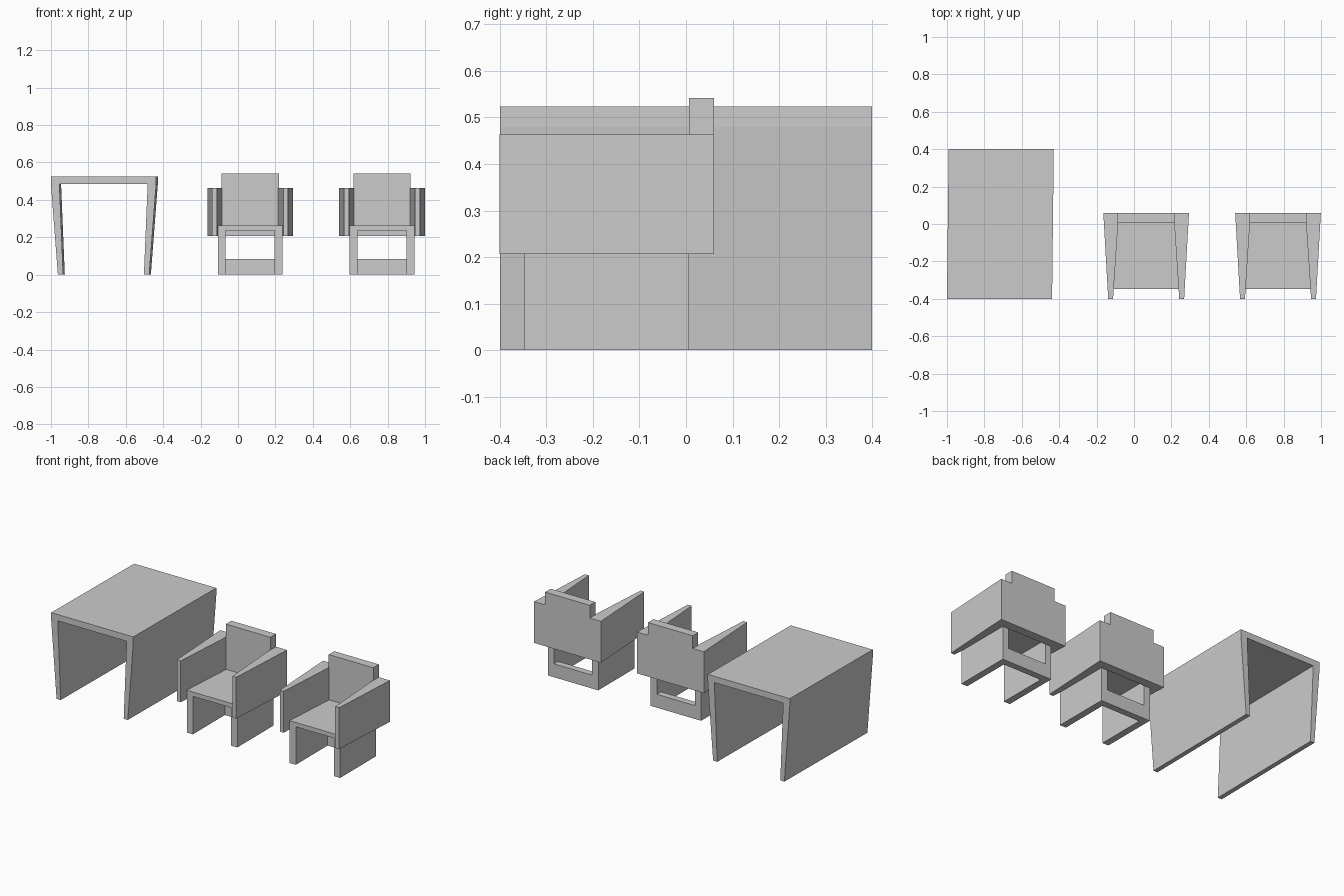
import bpy, bmesh

if "Cube" in bpy.data.objects:
    bpy.data.objects.remove(bpy.data.objects["Cube"])


def prism(name, front, back):
    """Closed solid between two matching 3D outlines."""
    bm = bmesh.new()
    a = [bm.verts.new(p) for p in front]
    b = [bm.verts.new(p) for p in back]
    bm.faces.new(a)
    bm.faces.new(b[::-1])
    n = len(a)
    for i in range(n):
        j = (i + 1) % n
        bm.faces.new((a[j], a[i], b[i], b[j]))
    bmesh.ops.recalc_face_normals(bm, faces=bm.faces)
    mesh = bpy.data.meshes.new(name)
    bm.to_mesh(mesh)
    bm.free()
    obj = bpy.data.objects.new(name, mesh)
    bpy.context.collection.objects.link(obj)
    return obj


def mirrored(half, cx):
    """Complete a half outline (offset, height) about cx."""
    return [(cx + u, v) for u, v in half] + [(cx - u, v) for u, v in reversed(half)]


def box(name, x0, x1, y0, y1, z0, z1):
    base = [(x0, y0), (x1, y0), (x1, y1), (x0, y1)]
    return prism(name, [(x, y, z0) for x, y in base], [(x, y, z1) for x, y in base])


# Table: tapered portal, very slightly skewed towards the back
table = mirrored([(0.236, 0.485), (0.216, 0), (0.244, 0), (0.281, 0.48), (0.281, 0.524)], -0.719)
prism("table", [(x, -0.4, z) for x, z in table], [(x + 0.009, 0.4, z) for x, z in table])

for i, cx in enumerate((0.065, 0.77), 1):
    # Seat with side panel legs
    seat = mirrored([(0.131, 0.235), (0.131, 0), (0.173, 0), (0.173, 0.262)], cx)
    prism(f"seat_and_legs_{i}", [(x, -0.347, z) for x, z in seat],
          [(x, 0.006, z) for x, z in seat])

    # Low crossbar joining the legs at the back
    box(f"crossbar_{i}", cx - 0.131, cx + 0.131, -0.035, 0.006, 0, 0.083)

    # Splayed arms and lower back in one U-shaped band
    band = mirrored([(0.15, 0.006), (0.177, -0.401), (0.203, -0.401), (0.229, 0.06)], cx)
    prism(f"arms_and_back_{i}", [(x, y, 0.207) for x, y in band],
          [(x, y, 0.463) for x, y in band])

    # Raised upper back
    box(f"upper_back_{i}", cx - 0.153, cx + 0.153, 0.006, 0.06, 0.463, 0.542)
